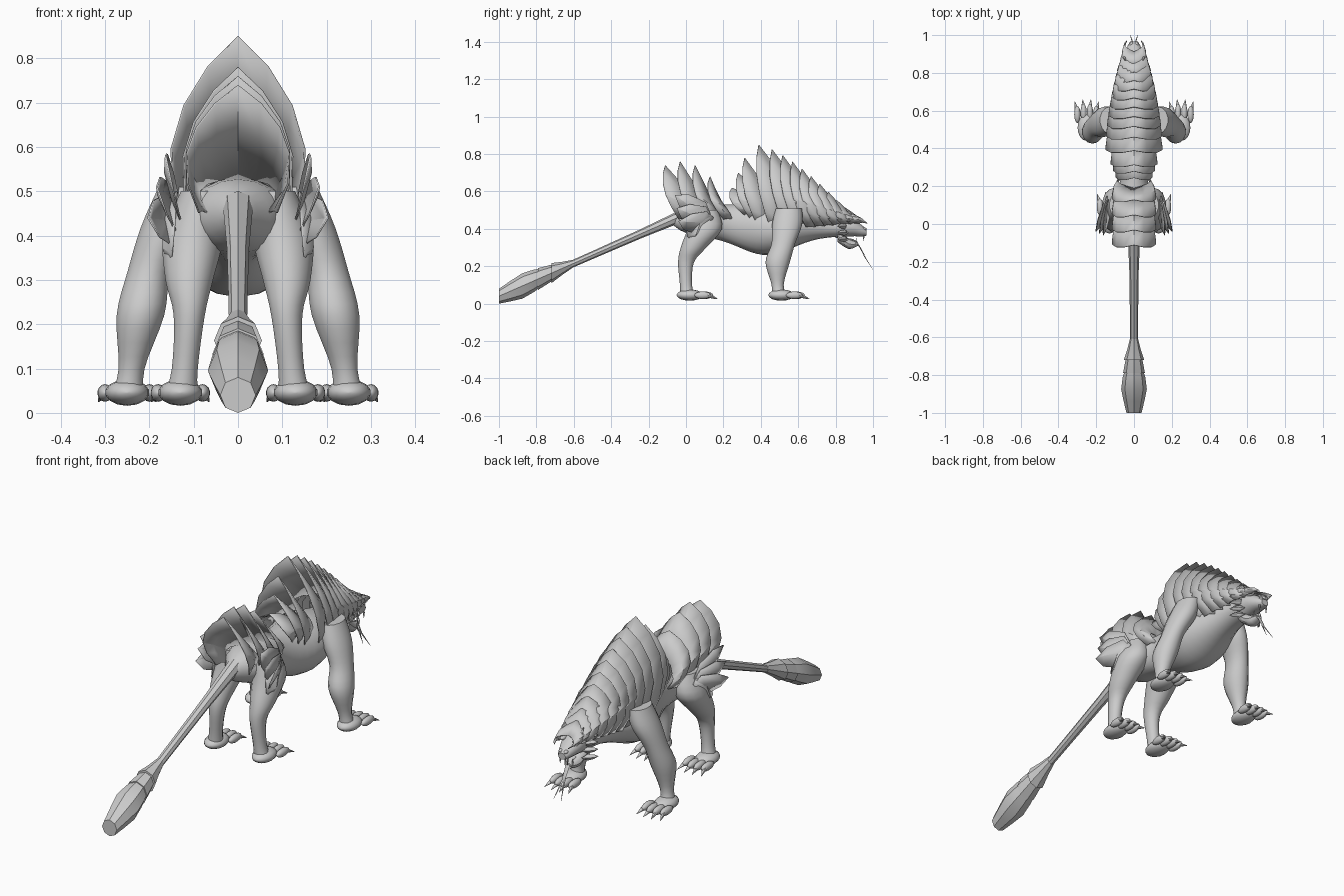
import bpy
from math import sin, pi, exp, radians, cos, sqrt
from mathutils import Vector

cube = bpy.data.objects.get("Cube")
if cube:
    bpy.data.objects.remove(cube, do_unlink=True)

GREY = (.6, .6, .6, 1)
grey = bpy.data.materials.new("plain_grey")
grey.use_nodes = True
grey.diffuse_color = GREY
grey.node_tree.nodes["Principled BSDF"].inputs["Base Color"].default_value = GREY


def build(name, verts, faces, angle, thickness=0):
    mesh = bpy.data.meshes.new(name)
    mesh.from_pydata([tuple(v) for v in verts], [], faces)
    mesh.materials.append(grey)
    obj = bpy.data.objects.new(name, mesh)
    bpy.context.collection.objects.link(obj)
    bpy.ops.object.select_all(action='DESELECT')
    obj.select_set(True)
    bpy.context.view_layer.objects.active = obj
    bpy.ops.object.mode_set(mode='EDIT')
    bpy.ops.mesh.select_all(action='SELECT')
    bpy.ops.mesh.normals_make_consistent(inside=False)
    bpy.ops.object.mode_set(mode='OBJECT')
    bpy.ops.object.shade_smooth_by_angle(angle=radians(angle))
    if thickness:
        obj.modifiers.new("thickness", 'SOLIDIFY').thickness = thickness


def loft(name, rings, upright=False, sides=14, angle=50):
    """Skin rings of centre, half width and half depth; upright rings lie flat."""
    verts, faces = [], []
    for centre, width, depth in rings:
        for i in range(sides):
            turn = 2 * pi * i / sides
            u, v = width * sin(turn), depth * cos(turn)
            verts.append(Vector(centre) + Vector((u, v, 0) if upright else (u, 0, v)))
    for start in range(0, len(verts) - sides, sides):
        for i in range(sides):
            a, b = start + i, start + (i + 1) % sides
            faces.append((a, b, b + sides, a + sides))
    faces.append(tuple(range(sides)))
    faces.append(tuple(range(len(verts) - sides, len(verts))))
    build(name, verts, faces, angle)


def flow(stations, steps=4):
    """Smooth curve through a few stations of equal length."""
    result = []
    for k in range(len(stations) - 1):
        before, a = stations[max(k - 1, 0)], stations[k]
        b, after = stations[k + 1], stations[min(k + 2, len(stations) - 1)]
        for i in range(steps):
            t = i / steps
            result.append([q + t / 2 * (r - p + t * (2 * p - 5 * q + 4 * r - s + t * (3 * (q - r) + s - p)))
                           for p, q, r, s in zip(before, a, b, after)])
    return result + [list(stations[-1])]


def cone(name, start, end, thick, thin, upright=False, sides=8):
    loft(name, [(start, thick, thick), (end, thin, thin)], upright, sides, angle=40)


def ball(name, centre, size):
    rings = []
    for i in range(9):
        turn = pi * (i + .2) / 8.4
        middle = Vector(centre) - Vector((0, size[1] * cos(turn), 0))
        rings.append((middle, size[0] * sin(turn), size[2] * sin(turn)))
    loft(name, rings)


def plate(name, tip, base, width, low):
    """Arched plate from the body out to a ridge tip; tip and base are y, z."""
    rows = [[], [], []]
    low_y = tip[0] + .07
    for i in range(6):
        t = i / 5
        arch = width * sin(2.3 * t)
        sweep = t * t - .35 * sin(pi * t)
        outer = Vector((arch, tip[0] + sweep * (low_y - tip[0]), tip[1] + t ** 1.2 * (low - tip[1])))
        inner = Vector((arch * .75, base[0] + t * (low_y + .05 - base[0]), base[1] + t * t * (low - base[1])))
        middle = (outer + inner) / 2 + Vector((arch * .06, 0, .005))
        for row, point in zip(rows, (outer, middle, inner)):
            row.append(point)
    verts, faces = [], []
    for row in rows:
        verts += [Vector((-p.x, p.y, p.z)) for p in row[:0:-1]] + row
    span = len(verts) // 3
    for a in range(2 * span):
        if a % span < span - 1:
            faces.append((a, a + 1, a + span + 1, a + span))
    build(name, verts, faces, 25, .004)


def leaf(name, root, tip, wide, lift):
    """Pointed scale with a raised middle."""
    root, tip, wide, lift = map(Vector, (root, tip, wide, lift))
    near, far = root.lerp(tip, .35), root.lerp(tip, .75)
    verts = [root, near + wide, far + wide * .7, tip, far - wide * .7, near - wide, near + lift, far + lift]
    faces = [(0, 1, 6), (0, 6, 5), (1, 2, 7, 6), (6, 7, 4, 5), (2, 3, 7), (7, 3, 4)]
    build(name, verts, faces, 20, .004)


def bump(y, middle, spread):
    return exp(-((y - middle) / spread) ** 2)


# Torso and neck: rib cage and hips swell from a slim trunk
rings = []
for i in range(25):
    y = -.07 + .89 * i / 24
    end = min(1, sqrt((y + .08) / .13))
    width = .06 + .085 * bump(y, .48, .17) + .055 * bump(y, .08, .1)
    top = .53 - .07 * min(1, max(0, (y - .5) / .3))
    bottom = .36 - .1 * bump(y, .43, .2)
    rings.append(((0, y, (top + bottom) / 2), width * end, (top - bottom) / 2 * end))
loft("torso", rings, sides=18)

# Mane plates shrink from the shoulders to the head
for k in range(10):
    u = k / 9
    y = .39 + .46 * u ** .85
    z = .85 - .34 * u ** 1.2
    base = (y + .2 - .14 * u, .58 - .12 * u)
    plate(f"mane_plate_{k + 1}", (y, z), base, .155 - .09 * u ** 1.5, .38 + .05 * u ** .5)
# Smaller plates behind the tallest one
for k in range(1, 4):
    tip = (.35 - .035 * k, .86 - .08 * k)
    plate(f"back_plate_{k}", tip, (tip[0] + .16, .55), .14 - .013 * k, .38 + .03 * k)
# Plates over the hips
for k in range(4):
    tip = (.08 * k - .11, .76 - .02 * (k - 1) ** 2)
    plate(f"hip_plate_{k + 1}", tip, (tip[0] + .18 - .04 * k, .53), .12, .45)


def foot(tag, x, y, side):
    """Foot pad with four splayed, clawed toes."""
    ball(tag + "_foot", (x, y + .01, .046), (.05, .07, .03))
    for k in range(4):
        splay = (k - 1.5) / 1.5
        reach = .015 * (1 - abs(splay))
        middle = x + side * splay * .05
        knuckle = Vector((middle, y + .08 + reach, .045))
        ball(f"{tag}_toe_{k + 1}", knuckle, (.017, .045, .02))
        claw_tip = knuckle + Vector((side * splay * .015, .07, -.02))
        cone(f"{tag}_claw_{k + 1}", knuckle + Vector((0, .02, .003)), claw_tip, .014, .001)


# Leg joints from the body down: x, y, z, radius
LEGS = {
    "front": [(.13, .55, .51, .05), (.16, .54, .42, .06), (.2, .52, .32, .05), (.22, .49, .22, .055),
              (.24, .49, .1, .03), (.25, .5, .03, .04)],
    "rear": [(.08, .1, .5, .05), (.1, .1, .4, .07), (.11, .04, .3, .055), (.11, 0, .22, .036),
             (.12, 0, .1, .03), (.13, .01, .03, .04)],
}

for s, side in ((1, "left"), (-1, "right")):
    for pair, joints in LEGS.items():
        # Limbs grow deeper towards the body
        rings = [((s * x, y, z), r, r * (1 + .8 * z)) for x, y, z, r in flow(joints)]
        loft(f"{side}_{pair}_leg", rings, upright=True)
        x, y = joints[-1][:2]
        foot(f"{side}_{pair}", s * x, y, s)

    # Broad hip scales fan out over the thigh
    for k in range(3):
        tip = (s * (.165 + .02 * k), -.06 + .01 * k, .58 - .07 * k)
        leaf(f"{side}_hip_scale_{k + 1}", (s * .125, .15, .43), tip, (s * .01, .03, .06), (s * .012, 0, 0))
    leaf(f"{side}_thigh_scale", (s * .14, .1, .5), (s * .155, .04, .33), (0, .07, .02), (s * .02, 0, 0))

    # Cheek spikes, ear, brow and nostril
    for k in range(4):
        z = .45 - .035 * k
        leaf(f"{side}_cheek_spike_{k + 1}", (s * .04, .87, z), (s * .09, .81, z), (0, 0, .016), (s * .01, 0, 0))
    leaf(f"{side}_ear", (s * .04, .89, .43), (s * .05, .87, .5), (s * .012, .012, 0), (0, .01, 0))
    ball(f"{side}_brow", (s * .035, .9, .44), (.014, .025, .012))
    ball(f"{side}_nostril", (s * .014, .95, .4), (.01, .015, .009))

    # Fangs and forked tongue tip
    cone(f"{side}_upper_fang", (s * .02, .95, .365), (s * .02, .95, .335), .005, .001, True)
    cone(f"{side}_lower_fang", (s * .02, .91, .32), (s * .02, .91, .35), .005, .001, True)
    cone(f"{side}_tongue_tip", (s * .004, .95, .26), (s * .02, 1, .18), .005, .001)

# Head, open jaw and tongue: y, z, half width, half height
HEAD = [(.8, .41, .055, .06), (.88, .41, .055, .05), (.94, .39, .035, .03), (.966, .38, .02, .016)]
JAW = [(.81, .365, .04, .035), (.87, .32, .035, .028), (.92, .32, .018, .01)]
TONGUE = [(.86, .345, .012, .006), (.91, .33, .012, .006), (.955, .255, .008, .006)]
for name, stations in (("head", HEAD), ("lower_jaw", JAW), ("tongue", TONGUE)):
    loft(name, [((0, y, z), w, h) for y, z, w, h in flow(stations, 3)], sides=12, angle=35)


# Tail shaft and stepped club follow one straight line
def tail_piece(name, start, length, radii):
    rings = []
    for i, radius in enumerate(radii):
        y = start - length * i / (len(radii) - 1)
        rings.append(((0, y, .48 + .44 * y), radius, radius))
    loft(name, rings, sides=8, angle=25)


tail_piece("tail", -.03, .65, (.034, .025, .022, .02))
tail_piece("club_collar", -.61, .11, (.022, .036, .054))
tail_piece("club_middle", -.67, .12, (.03, .047, .058))
tail_piece("club_end", -.75, .25, (.04, .06, .068, .055, .04))
